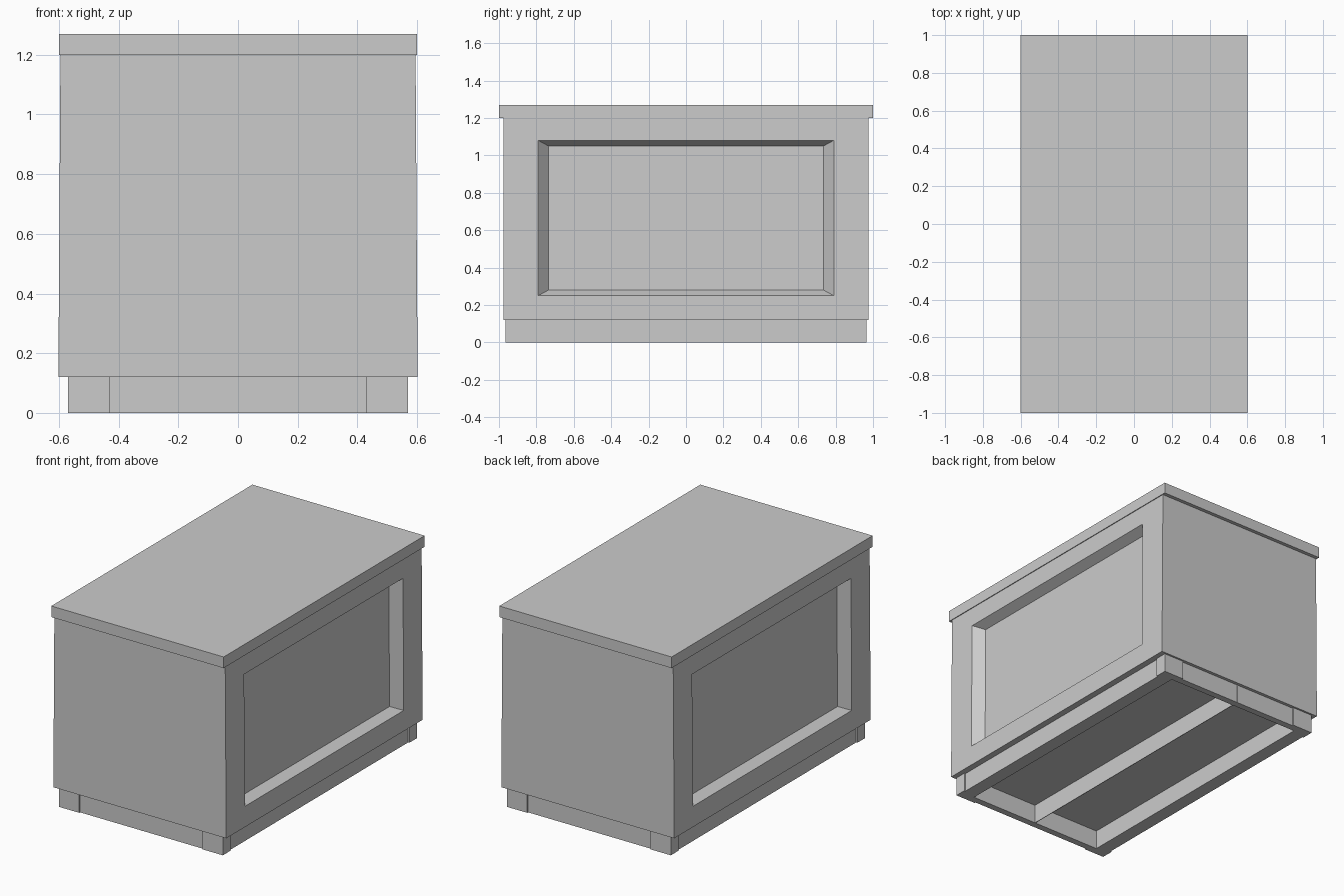
import bpy
import bmesh

if "Cube" in bpy.data.objects:
    bpy.data.objects.remove(bpy.data.objects["Cube"])

SIDES = (1, -1)
BASE_H, BODY_TOP, SLAB_TOP = 0.12, 1.20, 1.27


def finish(name, bm):
    bmesh.ops.recalc_face_normals(bm, faces=bm.faces)
    mesh = bpy.data.meshes.new(name)
    bm.to_mesh(mesh)
    bm.free()
    obj = bpy.data.objects.new(name, mesh)
    bpy.context.collection.objects.link(obj)
    return obj


def prism(name, outline, z0, z1):
    """Vertical extrusion of a 2D outline."""
    bm = bmesh.new()
    low = [bm.verts.new((x, y, z0)) for x, y in outline]
    high = [bm.verts.new((x, y, z1)) for x, y in outline]
    bm.faces.new(low)
    bm.faces.new(high)
    n = len(outline)
    for i in range(n):
        j = (i + 1) % n
        bm.faces.new((low[i], low[j], high[j], high[i]))
    return finish(name, bm)


def box(name, x0, x1, y0, y1, z0, z1):
    return prism(name, [(x0, y0), (x1, y0), (x1, y1), (x0, y1)], z0, z1)


def side_x(z):
    """Half width of the slightly tapered body at height z."""
    return 0.602 - 0.007 * (z - BASE_H) / (BODY_TOP - BASE_H)


# Body: tapered box with a framed, bevelled recess in each long side
bm = bmesh.new()
rims = []
for s in SIDES:
    rings = []
    for hy, z0, z1, depth in ((0.977, BASE_H, BODY_TOP, 0),
                              (0.79, 0.25, 1.08, 0),
                              (0.735, 0.28, 1.05, 0.06)):
        corners = ((-hy, z0), (hy, z0), (hy, z1), (-hy, z1))
        rings.append([bm.verts.new((s * (side_x(z) - depth), y, z)) for y, z in corners])
    for a, b in zip(rings, rings[1:]):
        for i in range(4):
            j = (i + 1) % 4
            bm.faces.new((a[i], a[j], b[j], b[i]))
    bm.faces.new(rings[-1])
    rims.append(rings[0])
for i in range(4):
    j = (i + 1) % 4
    bm.faces.new((rims[0][i], rims[0][j], rims[1][j], rims[1][i]))
finish("body", bm)

# Top slab
box("top_slab", -0.6, 0.6, -1, 1, BODY_TOP, SLAB_TOP)

# Plinth: L-shaped corner feet standing slightly proud of the rails
FOOT = [(0.57, 0.965), (0.43, 0.965), (0.43, 0.915),
        (0.475, 0.915), (0.475, 0.89), (0.57, 0.89)]
for sx in SIDES:
    for sy in SIDES:
        prism("corner_foot", [(sx * x, sy * y) for x, y in FOOT], 0, BASE_H)

# Plinth rails on all four sides
for s in SIDES:
    x0, x1 = sorted((s * 0.475, s * 0.562))
    box("side_rail", x0, x1, -0.89, 0.89, 0, BASE_H)
    y0, y1 = sorted((s * 0.915, s * 0.957))
    box("end_rail", -0.43, 0.43, y0, y1, 0, BASE_H)

# Thin centre board running the length of the plinth
box("centre_board", -0.002, 0.002, -0.96, 0.96, 0, BASE_H)
